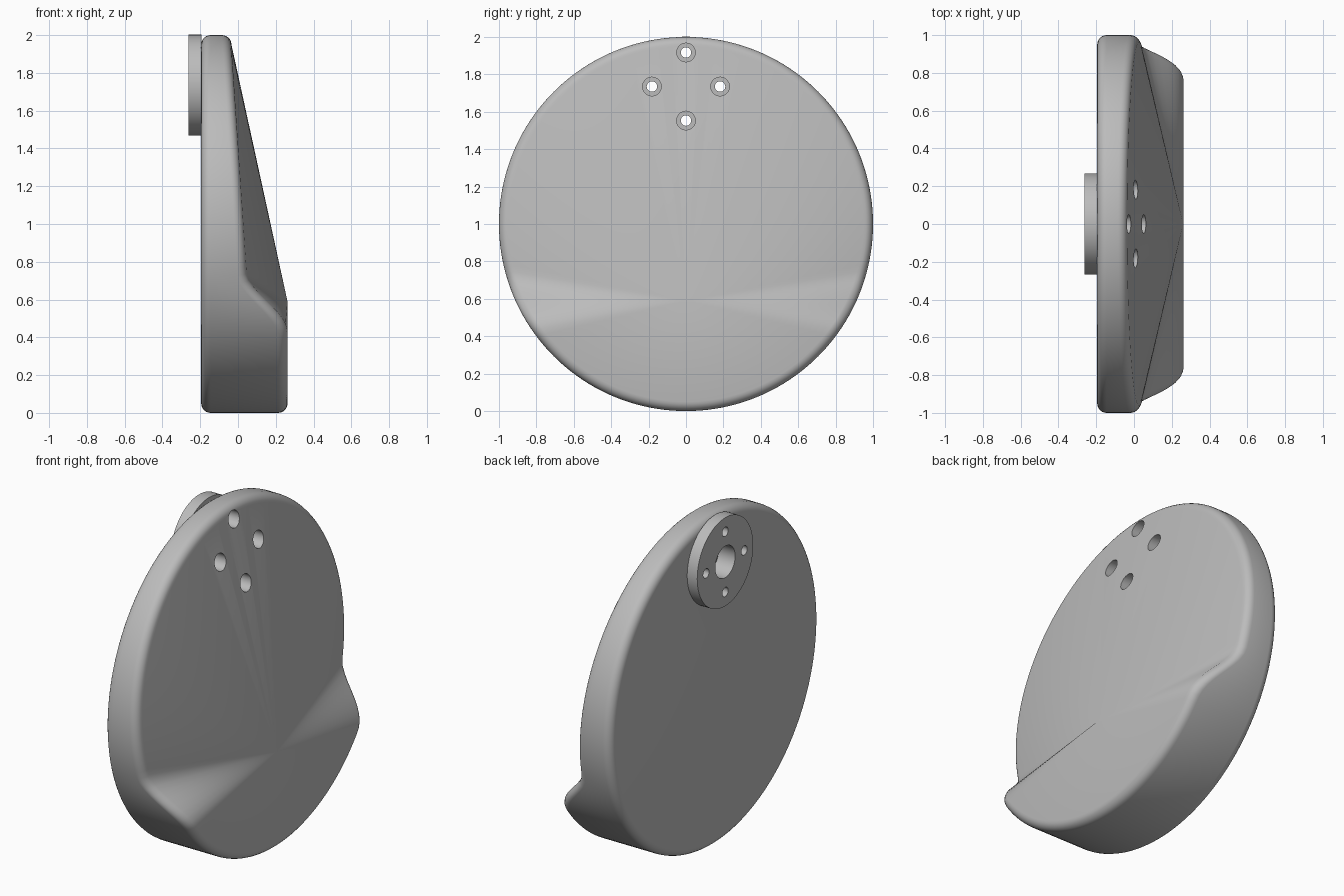
import bpy, bmesh
from math import sin, cos, pi, radians

cube = bpy.data.objects.get("Cube")
if cube:
    bpy.data.objects.remove(cube, do_unlink=True)

BACK, FRONT, HUB_BACK = -0.195, 0.262, -0.262
FILLET, SEGMENTS, STEPS = 0.05, 160, 6
HUB_Z, HUB_R, BOLT_CIRCLE = 1.735, 0.267, 0.182

grey = bpy.data.materials.new("plain grey")
grey.use_nodes = True
colour = (0.5, 0.5, 0.5, 1)
grey.diffuse_color = colour
grey.node_tree.nodes["Principled BSDF"].inputs["Base Color"].default_value = colour


def make_object(name, bm):
    bmesh.ops.recalc_face_normals(bm, faces=bm.faces)
    mesh = bpy.data.meshes.new(name)
    bm.to_mesh(mesh)
    bm.free()
    obj = bpy.data.objects.new(name, mesh)
    mesh.materials.append(grey)
    bpy.context.collection.objects.link(obj)
    return obj


def cylinder(name, radius, x0, x1, y, z, sides=48):
    """Capped cylinder lying along x."""
    bm = bmesh.new()
    rings = [[bm.verts.new((x, y + radius * cos(2 * pi * i / sides),
                            z + radius * sin(2 * pi * i / sides)))
              for i in range(sides)] for x in (x0, x1)]
    for i in range(sides):
        j = (i + 1) % sides
        bm.faces.new((rings[0][i], rings[0][j], rings[1][j], rings[1][i]))
    bm.faces.new(rings[0])
    bm.faces.new(rings[1])
    return make_object(name, bm)


def crest_x(z):
    """Front edge of the rim: gentle slope, then an S-step to full depth."""
    slope = 0.03 - 0.068 * (z - 1)
    t = min(max((0.74 - z) / 0.31, 0), 1)
    t = t * t * (3 - 2 * t)
    return slope + (FRONT - slope) * t


# Round body: back cap, rounded rim, and front face ruled from one apex
bm = bmesh.new()
arcs = [k * pi / 2 / STEPS for k in range(STEPS + 1)]
columns = []
for i in range(SEGMENTS):
    a = 2 * pi * i / SEGMENTS
    crest = crest_x(1 + (1 - FILLET) * sin(a))
    outline = [(BACK + FILLET * (1 - cos(b)), 1 - FILLET * (1 - sin(b))) for b in arcs]
    outline += [(crest - FILLET * (1 - cos(b)), 1 - FILLET * (1 - sin(b)))
                for b in reversed(arcs)]
    columns.append([bm.verts.new((x, r * cos(a), 1 + r * sin(a))) for x, r in outline])
apex = bm.verts.new((FRONT, 0, 0.59))
for i, col in enumerate(columns):
    nxt = columns[(i + 1) % SEGMENTS]
    for k in range(len(col) - 1):
        bm.faces.new((col[k], nxt[k], nxt[k + 1], col[k + 1]))
    bm.faces.new((col[-1], nxt[-1], apex))
bm.faces.new([col[0] for col in columns])
body = make_object("body", bm)

# Mounting hub on the back
hub = cylinder("mounting_hub", HUB_R, HUB_BACK, BACK + 0.001, 0, HUB_Z, 96)

# Bolt holes with front counterbores, and the central bore
cutters = [cylinder("bore_cutter", 0.095, -0.4, -0.15, 0, HUB_Z)]
for i in range(4):
    y = BOLT_CIRCLE * cos(i * pi / 2)
    z = HUB_Z + BOLT_CIRCLE * sin(i * pi / 2)
    cutters.append(cylinder("bolt_cutter", 0.028, -0.4, 0.4, y, z, 32))
    cutters.append(cylinder("counterbore_cutter", 0.05, -0.12, 0.4, y, z, 32))

for obj in (body, hub):
    bpy.ops.object.select_all(action="DESELECT")
    obj.select_set(True)
    bpy.context.view_layer.objects.active = obj
    for cutter in cutters:
        cutter.hide_render = True
        mod = obj.modifiers.new("hole", "BOOLEAN")
        mod.operation = "DIFFERENCE"
        mod.solver = "EXACT"
        mod.object = cutter
        bpy.ops.object.modifier_apply(modifier=mod.name)
    bpy.ops.object.shade_smooth_by_angle(angle=radians(30))

for cutter in cutters:
    bpy.data.objects.remove(cutter, do_unlink=True)
